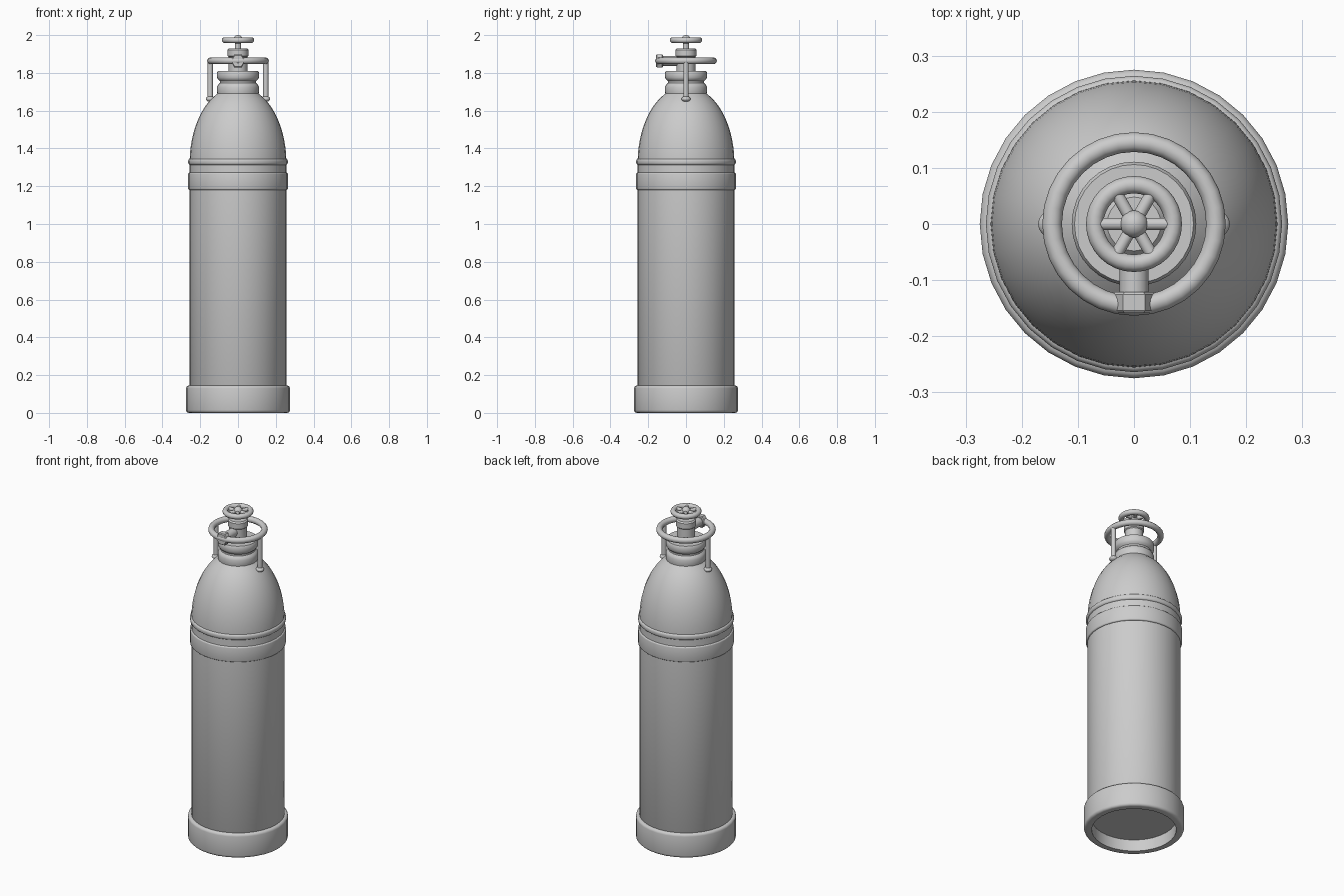
import bpy, bmesh
from math import sin, cos, pi, sqrt, radians
from mathutils import Vector, Matrix

if "Cube" in bpy.data.objects:
    bpy.data.objects.remove(bpy.data.objects["Cube"])


def finish(name, bm, angle=35):
    bmesh.ops.remove_doubles(bm, verts=bm.verts, dist=1e-5)
    bmesh.ops.recalc_face_normals(bm, faces=bm.faces)
    me = bpy.data.meshes.new(name)
    bm.to_mesh(me)
    bm.free()
    ob = bpy.data.objects.new(name, me)
    bpy.context.collection.objects.link(ob)
    bpy.ops.object.select_all(action='DESELECT')
    ob.select_set(True)
    bpy.context.view_layer.objects.active = ob
    bpy.ops.object.shade_smooth_by_angle(angle=radians(angle))
    return ob


def lathe(name, profile, n=32, closed=False, matrix=Matrix(), angle=35):
    """Revolve (radius, height) points around z, then place with matrix."""
    bm = bmesh.new()
    rings = [[bm.verts.new((r * cos(2 * pi * i / n), r * sin(2 * pi * i / n), z))
              for i in range(n)] for r, z in profile]
    pairs = list(zip(rings, rings[1:]))
    if closed:
        pairs.append((rings[-1], rings[0]))
    for a, b in pairs:
        for i in range(n):
            j = (i + 1) % n
            bm.faces.new((a[i], a[j], b[j], b[i]))
    bm.transform(matrix)
    return finish(name, bm, angle)


def band(name, r_in, r_out, z0, z1, b):
    """Ring band with rounded outer edges."""
    prof = [(r_in, z0)]
    for k in range(4):
        t = k / 3 * pi / 2
        prof.append((r_out - b + b * sin(t), z0 + b - b * cos(t)))
    for k in range(4):
        t = k / 3 * pi / 2
        prof.append((r_out - b + b * cos(t), z1 - b + b * sin(t)))
    prof.append((r_in, z1))
    return lathe(name, prof, closed=True)


def torus(name, major, minor, z, n=32, m=12):
    prof = [(major + minor * cos(2 * pi * k / m), z + minor * sin(2 * pi * k / m))
            for k in range(m)]
    return lathe(name, prof, n, closed=True, angle=60)


def ball(name, r, loc, rz=None):
    rz = rz or r
    prof = [(r * sin(pi * k / 10), -rz * cos(pi * k / 10)) for k in range(11)]
    return lathe(name, prof, 16, matrix=Matrix.Translation(loc), angle=60)


def rod(name, a, b, r, n=16):
    a, b = Vector(a), Vector(b)
    d = b - a
    m = Matrix.Translation(a) @ d.to_track_quat('Z', 'Y').to_matrix().to_4x4()
    return lathe(name, [(0, 0), (r, 0), (r, d.length), (0, d.length)], n, matrix=m)


# Cylinder tank with domed shoulder
dome = [(0.256 * sqrt(1 - (0.91 * k / 12) ** 2), 1.325 + 0.405 * 0.91 * k / 12) for k in range(13)]
lathe("tank_body", [(0, 0.07), (0.25, 0.07), (0.256, 0.08), (0.256, 1.18)] + dome + [(0, 1.694)])

# Foot ring and shoulder bands
band("foot_ring", 0.232, 0.275, 0.005 - 0.005, 0.145, 0.015)
band("wide_band", 0.25, 0.264, 1.18, 1.272, 0.008)
band("thin_band", 0.25, 0.264, 1.312, 1.346, 0.012)

# Grooved neck collar
lathe("neck_collar", [(0, 1.68), (0.108, 1.68), (0.111, 1.70), (0.111, 1.725), (0.106, 1.737),
                      (0.096, 1.746), (0.096, 1.756), (0.106, 1.765), (0.111, 1.775),
                      (0.111, 1.802), (0.106, 1.81), (0, 1.81)])

# Valve body and stem
lathe("valve_body", [(0, 1.80), (0.050, 1.80), (0.050, 1.885), (0.055, 1.89), (0.055, 1.922),
                     (0.048, 1.93), (0, 1.93)], 24)
rod("valve_stem", (0, 0, 1.92), (0, 0, 1.975), 0.016)

# Handwheel with spokes
torus("handwheel_rim", 0.070, 0.0155, 1.973)
ball("handwheel_hub", 0.025, (0, 0, 1.975))
for k in range(6):
    a = k * pi / 3
    rod("handwheel_spoke", (0, 0, 1.973), (0.07 * cos(a), 0.07 * sin(a), 1.973), 0.011, 12)

# Side outlet with hexagonal nut
rod("outlet_pipe", (0, 0, 1.863), (0, -0.13, 1.863), 0.026)
nut_place = Matrix.Translation((0, -0.121, 1.863)) @ Matrix.Rotation(pi / 2, 4, 'X')
lathe("outlet_nut", [(0, 0), (0.034, 0), (0.039, 0.005), (0.039, 0.033), (0.034, 0.038), (0, 0.038)],
      6, matrix=nut_place, angle=20)

# Guard ring with two posts and feet
torus("guard_ring", 0.146, 0.0175, 1.864)
for s in (-1, 1):
    rod("guard_post", (s * 0.147, 0, 1.655), (s * 0.147, 0, 1.864), 0.014)
    ball("guard_foot", 0.024, (s * 0.147, 0, 1.662), 0.015)
